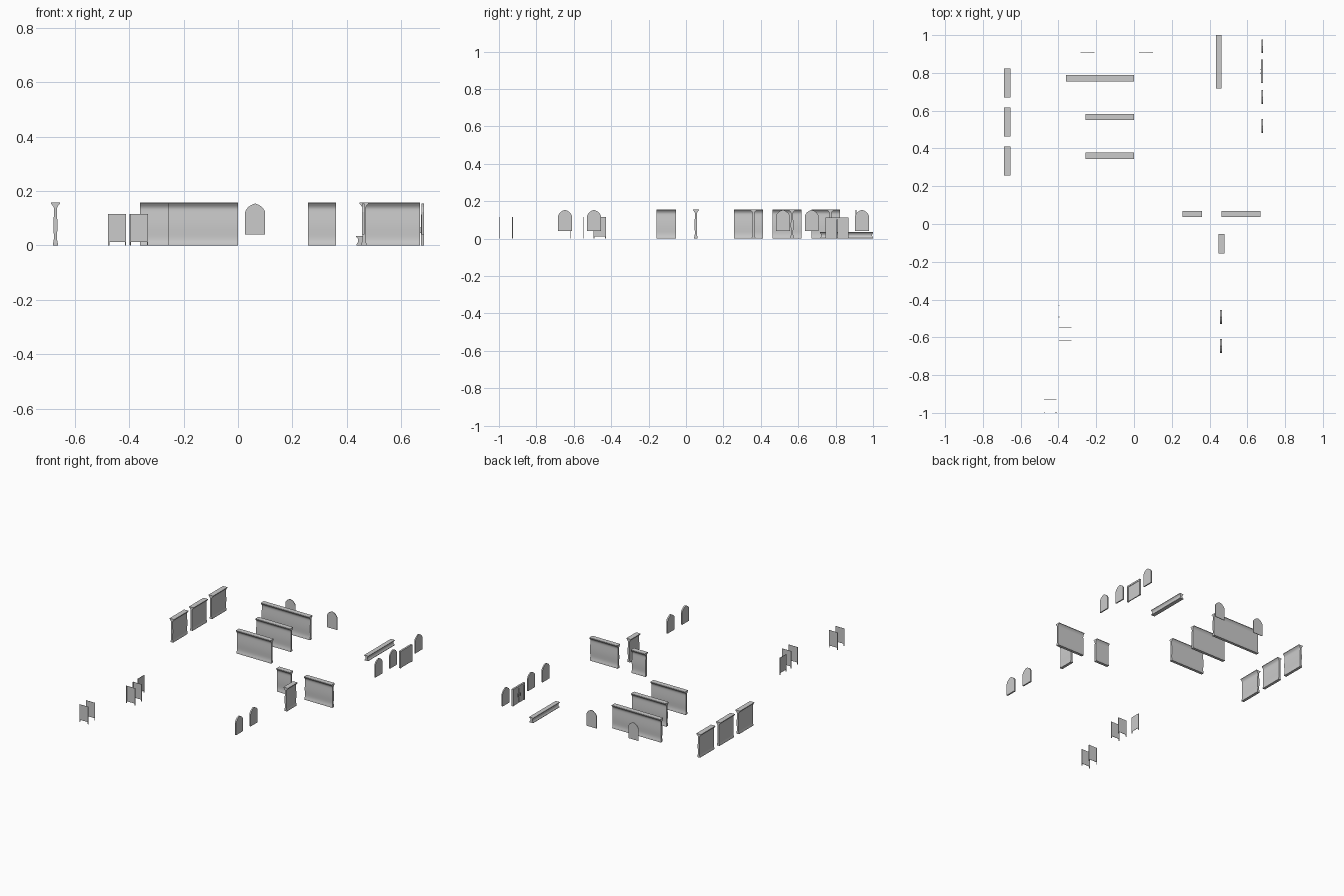
import bpy, bmesh
from math import radians
from mathutils import Matrix

if "Cube" in bpy.data.objects:
    bpy.data.objects.remove(bpy.data.objects["Cube"])

# half-width, height up one side of the walls
WALL = [(.0095, 0), (.0095, .006), (.0075, .012), (.0058, .024), (.0058, .035),
        (.0066, .05), (.0071, .065), (.0071, .08), (.0067, .095), (.006, .11),
        (.0053, .123), (.005, .132), (.006, .139), (.0105, .146), (.0165, .153), (.0165, .157)]
LOW = [(.0135, 0), (.0135, .004), (.009, .010), (.007, .018), (.009, .025), (.015, .032), (.015, .035)]


def finish(name, bm, loc, along_y, smooth=False):
    bmesh.ops.recalc_face_normals(bm, faces=bm.faces)
    me = bpy.data.meshes.new(name)
    bm.to_mesh(me)
    bm.free()
    ob = bpy.data.objects.new(name, me)
    bpy.context.collection.objects.link(ob)
    ob.location = loc
    ob.rotation_euler.z = radians(90) if along_y else 0
    if smooth:
        bpy.ops.object.select_all(action='DESELECT')
        ob.select_set(True)
        bpy.context.view_layer.objects.active = ob
        bpy.ops.object.shade_smooth_by_angle(angle=radians(30))
    return ob


def extrude(bm, face, vec):
    out = bmesh.ops.extrude_face_region(bm, geom=[face])
    bmesh.ops.translate(bm, vec=vec, verts=[g for g in out['geom'] if isinstance(g, bmesh.types.BMVert)])


def box(bm, x0, x1, y0, y1, z0, z1):
    m = Matrix.Translation(((x0 + x1) / 2, (y0 + y1) / 2, (z0 + z1) / 2)) @ \
        Matrix.Diagonal((x1 - x0, y1 - y0, z1 - z0, 1))
    bmesh.ops.create_cube(bm, size=1, matrix=m)


def wall(name, x, y, length, along_y=False, half=WALL, flare=0.0):
    bm = bmesh.new()
    widest = max(w for w, z in half)
    prof = half + [(-w, z) for w, z in reversed(half)]
    ends = []
    for s in (-1, 1):
        ends.append([bm.verts.new((s * (length / 2 - flare * (widest - abs(w))), w, z)) for w, z in prof])
    a, b = ends
    for i in range(len(prof)):
        j = (i + 1) % len(prof)
        bm.faces.new((a[i], a[j], b[j], b[i]))
    bm.faces.new(a)
    bm.faces.new(b)
    finish(name, bm, (x, y, 0), along_y, True)


def arch(name, x, y, thick, along_y=False):
    side = [(.037, .04), (.037, .122), (.033, .131), (.025, .141), (.013, .149)]
    pts = side + [(0, .154)] + [(-u, z) for u, z in reversed(side)]
    bm = bmesh.new()
    f = bm.faces.new([bm.verts.new((u, -thick / 2, z)) for u, z in pts])
    extrude(bm, f, (0, thick, 0))
    finish(name, bm, (x, y, 0), along_y)


def partition(name, x, y, along_y=False):
    bm = bmesh.new()
    box(bm, -.031, .031, -.001, .001, .013, .116)
    for s in (-1, 1):
        box(bm, s * .031 - .002, s * .031 + .002, -.002, .002, 0, .116)
    finish(name, bm, (x, y, 0), along_y)


# curved walls, left row
for y in (.747, .540, .334):
    wall("side_wall", -.671, y, .154, True)

# curved walls, middle row, all ending at x = 0
for y, n in ((.772, .36), (.567, .257), (.361, .257)):
    wall("long_wall", -n / 2, y, n)

# right hand walls
wall("short_wall", .309, .053, .103)
wall("wide_wall", .566, .053, .206)
wall("corner_wall", .463, -.105, .103, True)
wall("low_wall", .449, .8585, .283, True, LOW, .6)

# arched windows
for x in (-.247, .063):
    arch("back_window", x, .909, .004)
for y in (.941, .672, .518):
    arch("right_window", .679, y, .008, True)
for y in (-.492, -.647):
    arch("front_window", .460, y, .010, True)

# double door with frame, leaves and handles
bm = bmesh.new()
for s in (-1, 1):
    box(bm, s * .056 - .006, s * .056 + .006, -.006, .006, 0, .114)
    box(bm, s * .0255 - .0245, s * .0255 + .0245, -.003, .003, 0, .104)
    box(bm, s * .010 - .003, s * .010 + .003, .003, .009, .045, .065)
box(bm, -.05, .05, -.006, .006, .103, .114)
finish("double_door", bm, (.678, .808, 0), True)

# thin partitions on posts
for x, y in ((-.364, -.547), (-.364, -.616), (-.444, -.928), (-.444, -.998)):
    partition("partition", x, y)
partition("side_partition", -.397, -.461, True)
